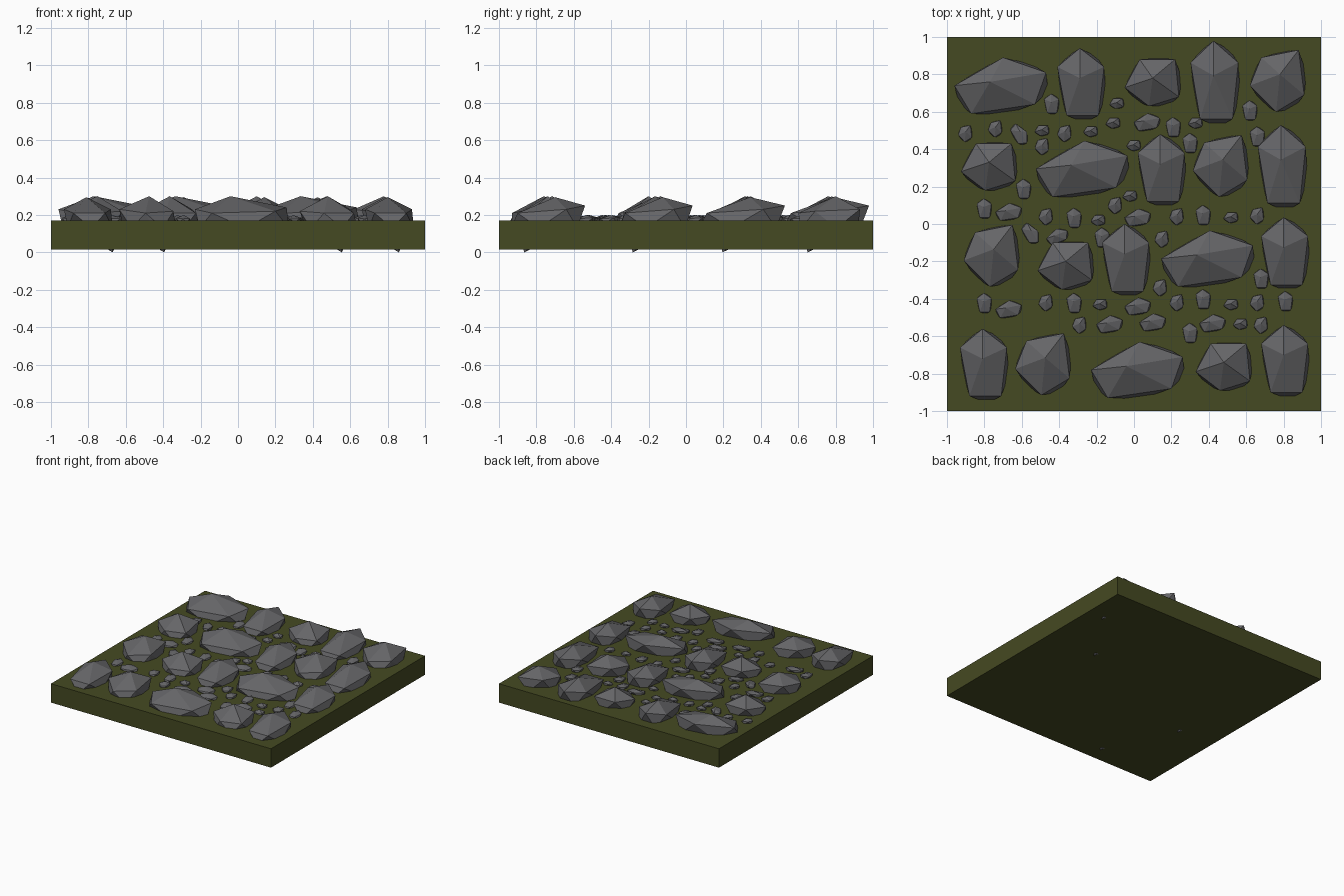
import bpy, bmesh
from mathutils import Vector, Matrix

if "Cube" in bpy.data.objects:
    bpy.data.objects.remove(bpy.data.objects["Cube"])

TOP = 0.17  # height of the ground surface


def material(name, rgb):
    m = bpy.data.materials.new(name)
    m.diffuse_color = (*rgb, 1)
    m.use_nodes = True
    m.node_tree.nodes["Principled BSDF"].inputs["Base Color"].default_value = m.diffuse_color
    return m


STONE = material("grey stone", (0.13, 0.13, 0.137))
EARTH = material("olive earth", (0.06, 0.068, 0.016))


def finish(bm, name, mat):
    bmesh.ops.recalc_face_normals(bm, faces=bm.faces)
    me = bpy.data.meshes.new(name)
    bm.to_mesh(me)
    bm.free()
    me.materials.append(mat)
    return me


def place(me, name, x, y, sx=1, sy=1, sz=1, turn=0):
    ob = bpy.data.objects.new(name, me)
    ob.location = (x, y, TOP)
    ob.scale = (sx, sy, sz)
    ob.rotation_euler.z = turn
    bpy.context.collection.objects.link(ob)


def rock(name, peak, ring, bottom):
    """Twelve-point rock: peak, upper ring, staggered lower ring, bottom."""
    up = [Vector(p) for p in ring]
    n = len(up)
    pts = [Vector(peak), Vector(bottom)] + up
    for i in range(n):
        mid = (up[i] + up[(i + 1) % n]) / 2
        pts.append(Vector((mid.x * 1.15 + 0.01, mid.y * 1.15 - 0.01, -0.04)))
    bm = bmesh.new()
    for p in pts:
        bm.verts.new(p)
    res = bmesh.ops.convex_hull(bm, input=bm.verts)
    loose = [v for v in bm.verts if not v.link_faces]
    bmesh.ops.delete(bm, geom=loose, context='VERTS')
    return finish(bm, name, STONE)


# ground slab
bm = bmesh.new()
bmesh.ops.create_cube(bm, size=1, matrix=Matrix.Diagonal((2, 2, 0.155, 1)))
bmesh.ops.translate(bm, verts=bm.verts, vec=(0, 0, -0.0775))
place(finish(bm, "ground_slab", EARTH), "ground_slab", 0, 0)

# the four rock shapes
rocks = {
    "long": rock("long_rock", (-.06, .02, .13),
                 [(-.25, 0, .06), (.01, .15, .08), (.24, .07, .07), (.18, -.10, .05), (-.16, -.15, .04)],
                 (.03, -.03, -.13)),
    "pointed": rock("pointed_rock", (-.01, .02, .125),
                    [(-.01, .18, .08), (.12, .08, .06), (.09, -.18, .04), (-.08, -.18, .04), (-.13, .08, .06)],
                    (.03, -.03, -.13)),
    "small": rock("small_rock", (-.01, .02, .13),
                  [(-.16, -.03, .05), (-.08, .12, .06), (.11, .12, .06), (.13, -.08, .04), (-.03, -.13, .04)],
                  (.03, -.03, -.13)),
    "round": rock("round_rock", (0, .03, .13),
                  [(-.16, -.03, .06), (-.10, .12, .07), (.10, .16, .06), (.13, -.08, .05), (-.02, -.17, .04)],
                  (.08, -.12, -.17)),
}

# large rocks
large = {
    "long": [(-.71, .74), (-.275, .295), (.395, -.185), (.02, -.78)],
    "pointed": [(-.28, .76), (.15, .30), (-.04, -.18), (.81, -.145), (-.80, -.74), (.81, -.72)],
    "small": [(.11, .76), (-.765, .31), (-.355, -.22), (.49, -.76)],
    "round": [(.78, .77), (.475, .315), (-.75, -.165), (-.475, -.745)],
}
for kind, spots in large.items():
    for x, y in spots:
        place(rocks[kind], kind + "_rock", x, y)
for x, y in [(.435, .77), (.795, .32)]:
    place(rocks["pointed"], "tall_pointed_rock", x, y, 1.02, 1.16)

# pebbles between the rows
pebbles = {
    "long": [(.07, .545), (-.67, .065), (.02, .035), (-.67, -.455), (.02, -.44),
             (-.13, -.535), (.10, -.525), (.42, -.53)],
    "pointed": [(-.44, .645), (.62, .61), (.21, .52), (.30, .435), (.66, .47), (-.59, .19), (-.80, .085),
                (-.32, .035), (.37, .05), (-.17, -.07), (.68, -.29), (-.80, -.42), (-.32, -.42),
                (.37, -.40), (.81, -.41), (.30, -.58)],
    "small": [(-.09, .645), (-.49, .50), (-.23, .495), (-.11, .54), (0, .42), (.33, .54), (-.02, .15),
              (-.19, .02), (.52, .035), (-.18, -.43), (.52, -.43), (.57, -.535)],
    "round": [(-.90, .485), (-.74, .51), (-.37, .485), (-.49, .415), (-.10, .10), (-.47, .04),
              (.23, .04), (.66, .045), (.15, -.08), (.14, -.34), (-.47, -.42), (.23, -.42),
              (.66, -.42), (-.29, -.54), (.68, -.54)],
}
size = {"long": (.28, .31), "pointed": (.31, .28), "small": (.26, .22), "round": (.25, .27)}
for kind, spots in pebbles.items():
    for x, y in spots:
        place(rocks[kind], kind + "_pebble", x, y, *size[kind], .23)
# turned pebbles
for x, y, turn in [(-.61, .48, -1.2), (-.55, -.05, -1.2), (-.41, -.065, .2)]:
    place(rocks["long"], "turned_pebble", x, y, .24, .26, .23, turn)
